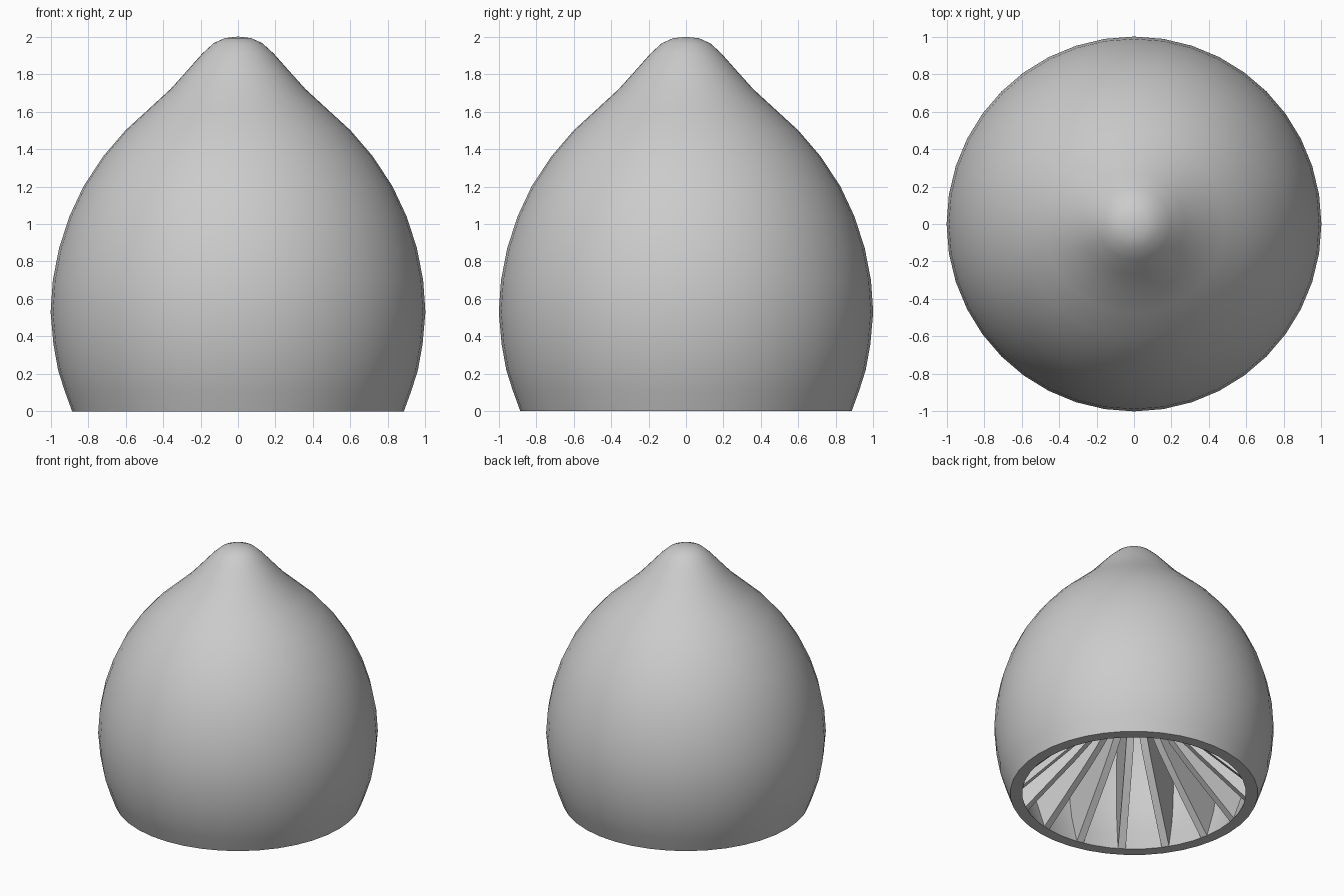
import bpy, bmesh, math
from mathutils import Vector

cube = bpy.data.objects.get("Cube")
if cube:
    bpy.data.objects.remove(cube)

SIDES = 40
RIBS = 16
WALL = 0.085      # shell thickness
RIB_WIDTH = 0.055

grey = bpy.data.materials.new("grey")
grey.use_nodes = True
colour = (0.6, 0.6, 0.6, 1)
grey.diffuse_color = colour
grey.node_tree.nodes["Principled BSDF"].inputs["Base Color"].default_value = colour

# Outer profile as (radius, height), from the open base to the tip
PROFILE = [Vector(p) for p in (
    (.885, 0), (.925, .11), (.96, .22), (.985, .36), (1, .53), (.988, .7),
    (.955, .87), (.9, 1.04), (.825, 1.2), (.72, 1.36), (.6, 1.5), (.48, 1.61),
    (.36, 1.72), (.27, 1.82), (.19, 1.91), (.13, 1.965), (.07, 1.992), (0, 2))]

# Lower edge of the ribs, from the rim up to the axis
RIB_EDGE = [Vector(p) for p in (
    (.8, 0), (.7, .1), (.58, .22), (.45, .35), (.32, .49), (.2, .64), (.1, .78), (0, .9))]


def inset(depth):
    """Profile moved inwards along its normals, ending on the axis."""
    pts = [Vector((PROFILE[0].x - depth, 0))]
    for before, p, after in zip(PROFILE, PROFILE[1:], PROFILE[2:]):
        t = (after - before).normalized()
        q = p + Vector((-t.y, t.x)) * depth
        if q.x > 0.02:
            pts.append(q)
    return pts + [Vector((0, 2 - depth))]


def finish(name, bm):
    bmesh.ops.remove_doubles(bm, verts=bm.verts, dist=0.0005)
    bmesh.ops.recalc_face_normals(bm, faces=bm.faces)
    mesh = bpy.data.meshes.new(name)
    bm.to_mesh(mesh)
    bm.free()
    mesh.materials.append(grey)
    ob = bpy.data.objects.new(name, mesh)
    bpy.context.collection.objects.link(ob)
    bpy.ops.object.select_all(action='DESELECT')
    ob.select_set(True)
    bpy.context.view_layer.objects.active = ob
    bpy.ops.object.shade_smooth_by_angle(angle=math.radians(40))


# Hollow shell, open at the bottom, with a flat rim
bm = bmesh.new()
section = [bm.verts.new((p.x, 0, p.y)) for p in PROFILE + inset(WALL)[::-1]]
edges = [bm.edges.new(pair) for pair in zip(section, section[1:] + section[:1])]
bmesh.ops.spin(bm, geom=section + edges, cent=(0, 0, 0), axis=(0, 0, 1),
               angle=math.tau, steps=SIDES)
finish("shell", bm)

# Deep radial ribs, each a plate filling from the shell wall to the rib edge
bm = bmesh.new()
plate = RIB_EDGE + inset(WALL * 0.7)[::-1]
for k in range(RIBS):
    a = math.tau * (k + 0.5) / RIBS
    out = Vector((math.cos(a), math.sin(a), 0))
    side = Vector((-math.sin(a), math.cos(a), 0)) * RIB_WIDTH / 2
    face = bm.faces.new([bm.verts.new(out * p.x + Vector((0, 0, p.y)) - side)
                         for p in plate])
    grown = bmesh.ops.extrude_face_region(bm, geom=[face], use_keep_orig=True)
    moved = [v for v in grown["geom"] if isinstance(v, bmesh.types.BMVert)]
    bmesh.ops.translate(bm, verts=moved, vec=side * 2)
finish("inner_ribs", bm)
